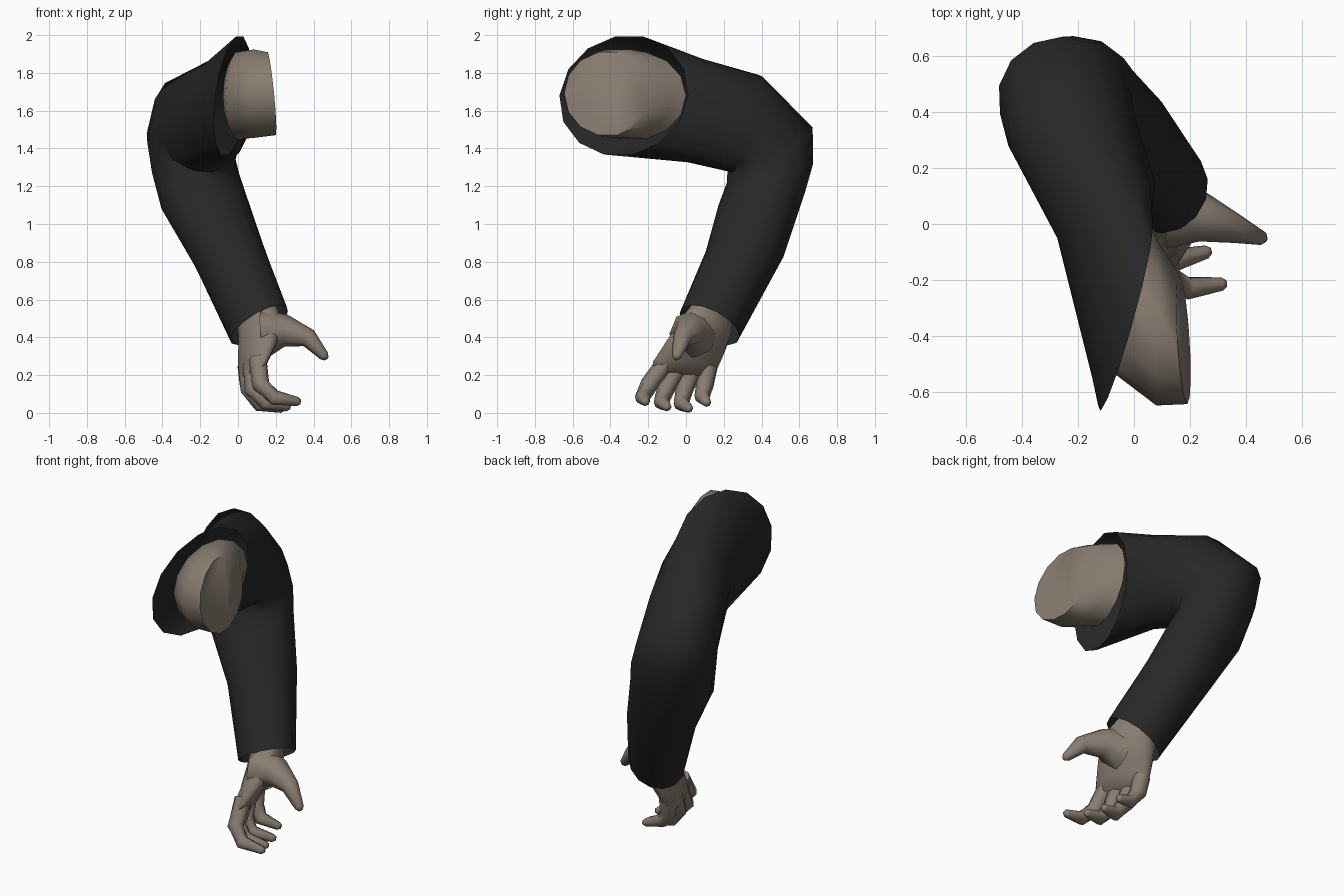
import bpy, bmesh, math
from mathutils import Vector as V


def material(name, rgb):
    m = bpy.data.materials.new(name)
    m.diffuse_color = (*rgb, 1)
    return m


CLOTH = material("black cloth", (0.021, 0.021, 0.022))
SKIN = material("tan skin", (0.25, 0.205, 0.165))


def loft(name, rings, sides, mat, caps=False, angle=50):
    """Skin a row of oval rings, each given as (centre, half axis a, half axis b)."""
    bm = bmesh.new()
    rows = []
    for c, a, b in rings:
        angles = [2 * math.pi * i / sides for i in range(sides)]
        rows.append([bm.verts.new(V(c) + V(a) * math.cos(t) + V(b) * math.sin(t)) for t in angles])
    for r, s in zip(rows, rows[1:]):
        for i in range(sides):
            j = (i + 1) % sides
            bm.faces.new((r[i], r[j], s[j], s[i]))
    if caps:
        bm.faces.new(rows[0])
        bm.faces.new(rows[-1])
    bmesh.ops.recalc_face_normals(bm, faces=bm.faces[:])
    me = bpy.data.meshes.new(name)
    bm.to_mesh(me)
    bm.free()
    me.materials.append(mat)
    ob = bpy.data.objects.new(name, me)
    bpy.context.collection.objects.link(ob)
    bpy.context.view_layer.objects.active = ob
    ob.select_set(True)
    bpy.ops.object.shade_smooth_by_angle(angle=math.radians(angle))
    ob.select_set(False)
    return ob


def digit(name, path, radii, side):
    """Tapered finger along a path; side is the across-the-hand direction."""
    pts = [V(p) for p in path]
    rings = []
    for i, (p, r) in enumerate(zip(pts, radii)):
        d = (pts[min(i + 1, len(pts) - 1)] - pts[max(i - 1, 0)]).normalized()
        b = d.cross(V(side)).normalized()
        a = b.cross(d).normalized()
        rings.append((p, a * r, b * r))
    d = (pts[-1] - pts[-2]).normalized()
    c, a, b = rings[-1]
    rings.append((c + d * radii[-1] * 0.7, a * 0.5, b * 0.5))
    return loft(name, rings, 8, SKIN, True, 80)


# Sleeve: wide shoulder opening, bent elbow, tapering to a slanted cuff
loft("sleeve", [
    ((-0.03, -0.33, 1.68), (0.09, 0.34, 0), (0.04, 0.03, 0.32)),
    ((-0.10, 0.05, 1.60), (0.175, 0.10, 0), (0.0, 0.02, 0.28)),
    ((-0.22, 0.32, 1.53), (0.23, 0.04, -0.02), (-0.03, 0.08, 0.26)),
    ((-0.25, 0.445, 1.40), (0.23, 0.05, -0.03), (-0.06, 0.22, 0.12)),
    ((-0.225, 0.445, 1.27), (0.23, 0.06, 0), (-0.045, 0.22, 0.05)),
    ((-0.185, 0.40, 1.13), (0.22, 0.06, 0.05), (-0.04, 0.22, 0.02)),
    ((-0.05, 0.31, 0.84), (0.18, 0.045, 0.06), (-0.03, 0.20, -0.03)),
    ((0.112, 0.125, 0.465), (0.152, 0.035, 0.07), (-0.02, 0.155, -0.08)),
], 14, CLOTH)

# Shoulder stump emerging from the sleeve, closed by a flat end
loft("shoulder", [
    ((-0.02, -0.25, 1.68), (0.06, 0.22, 0), (0, 0, 0.19)),
    ((0.0, -0.27, 1.68), (0.065, 0.27, 0), (0, 0, 0.235)),
    ((0.085, -0.36, 1.69), (0.005, 0.29, 0), (0, 0, 0.24)),
    ((0.177, -0.415, 1.69), (-0.014, 0.23, 0), (-0.022, 0, 0.225)),
], 14, SKIN, True)

# Palm from wrist to knuckles, turned so it faces back and right
loft("palm", [
    ((0.09, 0.15, 0.55), (-0.05, 0.10, -0.05), (0.08, 0.03, 0.03)),
    ((0.12, 0.105, 0.45), (-0.07, 0.13, -0.05), (0.095, 0.045, 0.03)),
    ((0.105, 0.045, 0.34), (-0.07, 0.155, -0.03), (0.08, 0.04, 0.02)),
    ((0.08, -0.005, 0.25), (-0.055, 0.17, -0.02), (0.062, 0.025, 0.02)),
    ((0.075, -0.02, 0.20), (-0.05, 0.155, -0.02), (0.042, 0.015, 0.01)),
], 12, SKIN, True, 80)

# Curled fingers and the spread thumb
radii = (0.05, 0.048, 0.041, 0.024)
fingers = {
    "index_finger": [(0.105, -0.10, 0.28), (0.12, -0.195, 0.15), (0.195, -0.23, 0.08), (0.315, -0.215, 0.06)],
    "middle_finger": [(0.075, -0.04, 0.25), (0.08, -0.11, 0.12), (0.145, -0.13, 0.055), (0.26, -0.10, 0.032)],
    "ring_finger": [(0.05, 0.04, 0.24), (0.06, -0.01, 0.12), (0.115, -0.025, 0.047), (0.23, 0.015, 0.024)],
    "little_finger": [(0.045, 0.12, 0.25), (0.055, 0.10, 0.15), (0.10, 0.085, 0.085), (0.20, 0.11, 0.055)],
}
for name, path in fingers.items():
    digit(name, path, radii, (-0.3, 1, 0))
digit("thumb", [(0.14, 0.04, 0.42), (0.255, 0.02, 0.435), (0.375, -0.02, 0.395), (0.457, -0.05, 0.30)],
      (0.13, 0.085, 0.05, 0.026), (0, 1, 0))
